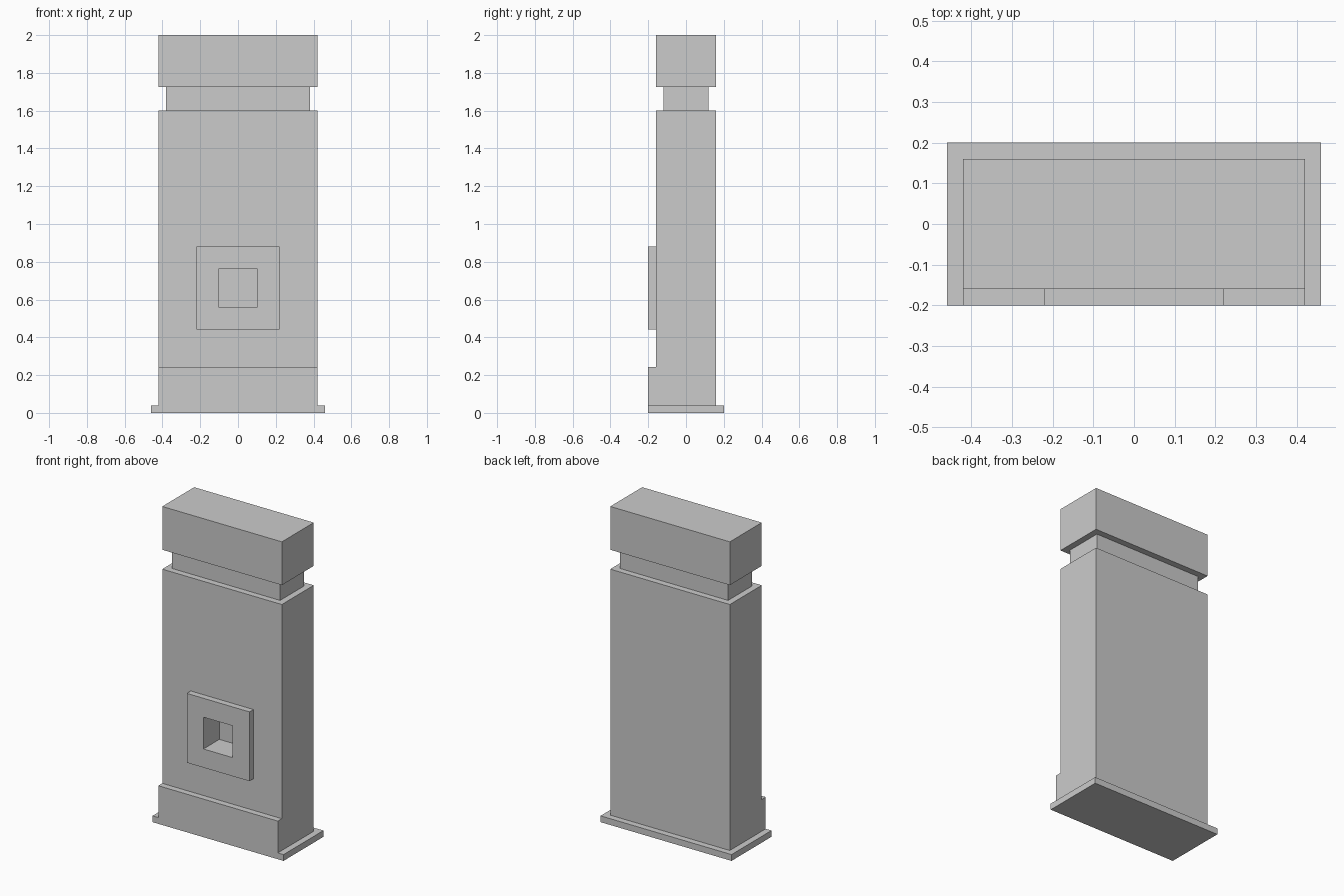
import bpy

if "Cube" in bpy.data.objects:
    bpy.data.objects.remove(bpy.data.objects["Cube"])


def box(name, x, y, z):
    """Box from (min, max) ranges on each axis."""
    bpy.ops.mesh.primitive_cube_add(size=1, location=[sum(r) / 2 for r in (x, y, z)])
    ob = bpy.context.object
    ob.name = name
    ob.scale = [r[1] - r[0] for r in (x, y, z)]
    bpy.ops.object.transform_apply(location=True, rotation=False, scale=True)
    return ob


def cut(ob, cutter):
    mod = ob.modifiers.new("opening", 'BOOLEAN')
    mod.operation = 'DIFFERENCE'
    mod.solver = 'EXACT'
    mod.object = cutter
    bpy.context.view_layer.objects.active = ob
    bpy.ops.object.modifier_apply(modifier=mod.name)


# Stacked column: foot slab, shaft, recessed neck, cap
box("foot_slab", (-0.46, 0.46), (-0.20, 0.20), (0, 0.04))
shaft = box("shaft", (-0.42, 0.42), (-0.16, 0.16), (0.04, 1.602))
box("neck", (-0.38, 0.38), (-0.12, 0.12), (1.602, 1.725))
box("cap", (-0.42, 0.42), (-0.16, 0.16), (1.725, 2.0))

# Raised front trim: plinth and square frame
box("front_plinth", (-0.42, 0.42), (-0.20, -0.16), (0.04, 0.242))
frame = box("opening_frame", (-0.22, 0.22), (-0.20, -0.16), (0.442, 0.882))

# Square recess through the frame into the shaft
cutter = box("recess_cutter", (-0.103, 0.103), (-0.30, -0.04), (0.56, 0.762))
cutter.hide_render = True
for part in (shaft, frame):
    cut(part, cutter)
bpy.data.objects.remove(cutter, do_unlink=True)
